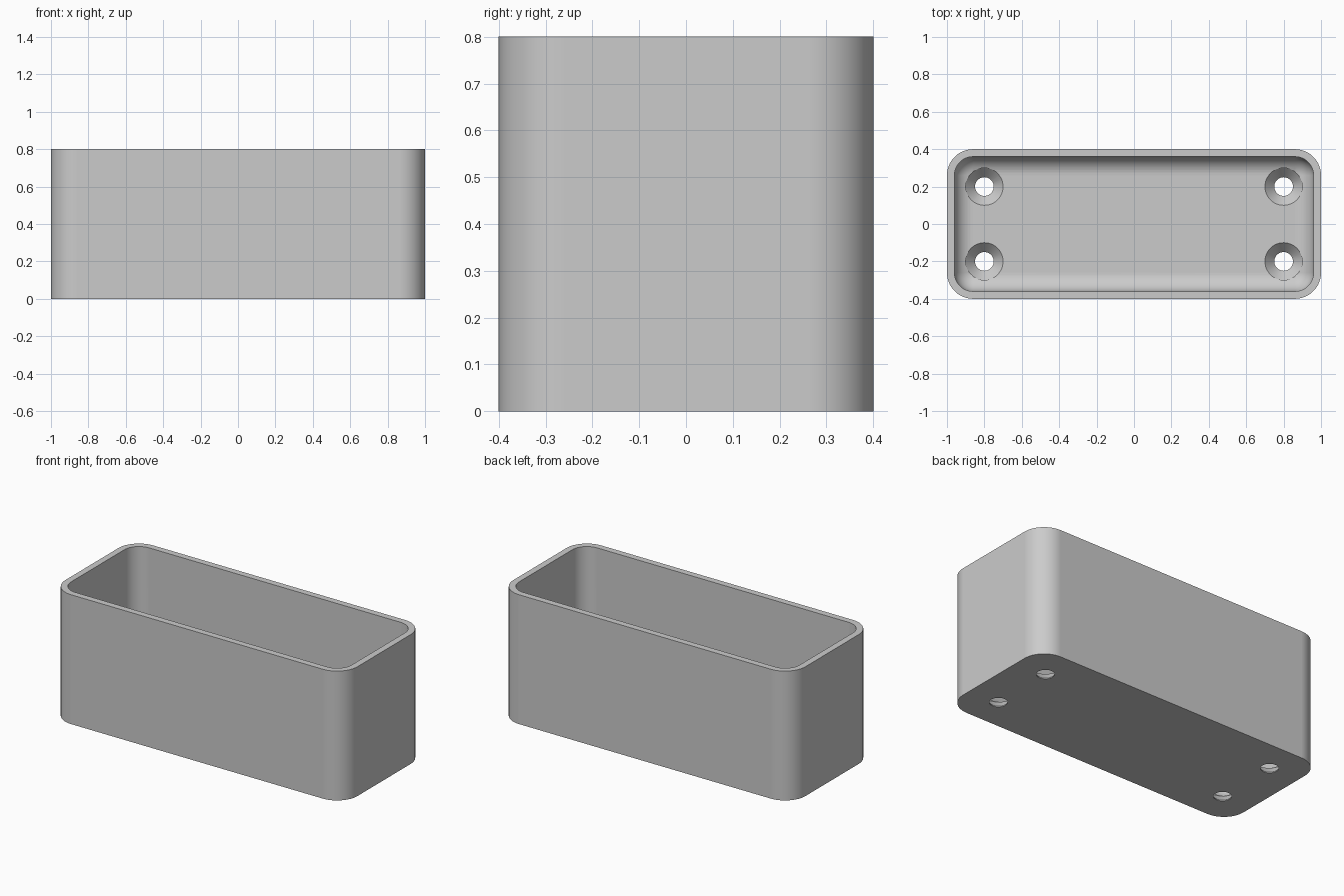
import bpy, bmesh
from math import sin, cos, pi, radians

cube = bpy.data.objects.get("Cube")
if cube:
    bpy.data.objects.remove(cube, do_unlink=True)

LENGTH, WIDTH, HEIGHT = 2.0, 0.8, 0.8
WALL, FLOOR = 0.04, 0.06
OUTER_R = 0.14
FILLET = OUTER_R - WALL
HOLE_R, SINK_R = 0.05, 0.1
CORNER_STEPS, FILLET_STEPS = 12, 10

grey = bpy.data.materials.new("plain grey")
grey.use_nodes = True
colour = (0.6, 0.6, 0.6, 1)
grey.diffuse_color = colour
grey.node_tree.nodes["Principled BSDF"].inputs["Base Color"].default_value = colour


def rounded_ring(bm, inset, z):
    """Rounded rectangle, set in from the outer wall."""
    r = max(OUTER_R - inset, 0.002)
    cx, cy = LENGTH / 2 - inset - r, WIDTH / 2 - inset - r
    ring = []
    for k, (sx, sy) in enumerate([(1, 1), (-1, 1), (-1, -1), (1, -1)]):
        for i in range(CORNER_STEPS + 1):
            a = pi / 2 * (k + i / CORNER_STEPS)
            ring.append(bm.verts.new((sx * cx + r * cos(a), sy * cy + r * sin(a), z)))
    return ring


def circle_ring(bm, x, y, radius, z, steps=48):
    return [bm.verts.new((x + radius * cos(2 * pi * i / steps),
                          y + radius * sin(2 * pi * i / steps), z)) for i in range(steps)]


def loft(bm, rings):
    """Bridge successive rings and cap both ends."""
    for a, b in zip(rings, rings[1:]):
        for i in range(len(a)):
            j = (i + 1) % len(a)
            bm.faces.new((a[i], a[j], b[j], b[i]))
    bm.faces.new(rings[0])
    bm.faces.new(rings[-1])


def make_object(name, bm):
    bmesh.ops.recalc_face_normals(bm, faces=bm.faces)
    mesh = bpy.data.meshes.new(name)
    bm.to_mesh(mesh)
    bm.free()
    mesh.materials.append(grey)
    ob = bpy.data.objects.new(name, mesh)
    bpy.context.collection.objects.link(ob)
    return ob


# Open box: outer wall, rim, inner wall, then a fillet down to the floor
bm = bmesh.new()
rings = [rounded_ring(bm, 0, 0), rounded_ring(bm, 0, HEIGHT), rounded_ring(bm, WALL, HEIGHT)]
for i in range(FILLET_STEPS + 1):
    a = pi / 2 * i / FILLET_STEPS
    rings.append(rounded_ring(bm, WALL + FILLET * (1 - cos(a)),
                              FLOOR + FILLET * (1 - sin(a))))
loft(bm, rings)
box = make_object("open_box", bm)

# Countersunk screw holes in the four corners of the floor
bm = bmesh.new()
for x in (-0.8, 0.8):
    for y in (-0.2, 0.2):
        profile = [(HOLE_R, -0.05), (HOLE_R, 0.005), (SINK_R, FLOOR), (SINK_R, FLOOR + 0.1)]
        loft(bm, [circle_ring(bm, x, y, r, z) for r, z in profile])
cutter = make_object("screw_hole_cutter", bm)
cutter.hide_render = True

cut = box.modifiers.new("screw_holes", 'BOOLEAN')
cut.operation = 'DIFFERENCE'
cut.solver = 'EXACT'
cut.object = cutter

# Bake the cut, then drop the cutter
bpy.ops.object.select_all(action='DESELECT')
bpy.context.view_layer.objects.active = box
box.select_set(True)
bpy.ops.object.modifier_apply(modifier=cut.name)
bpy.data.objects.remove(cutter, do_unlink=True)

# Smooth curves, crisp rims, even flat faces
bpy.ops.object.shade_smooth_by_angle(angle=radians(30))
even = box.modifiers.new("even_shading", 'WEIGHTED_NORMAL')
even.keep_sharp = True
